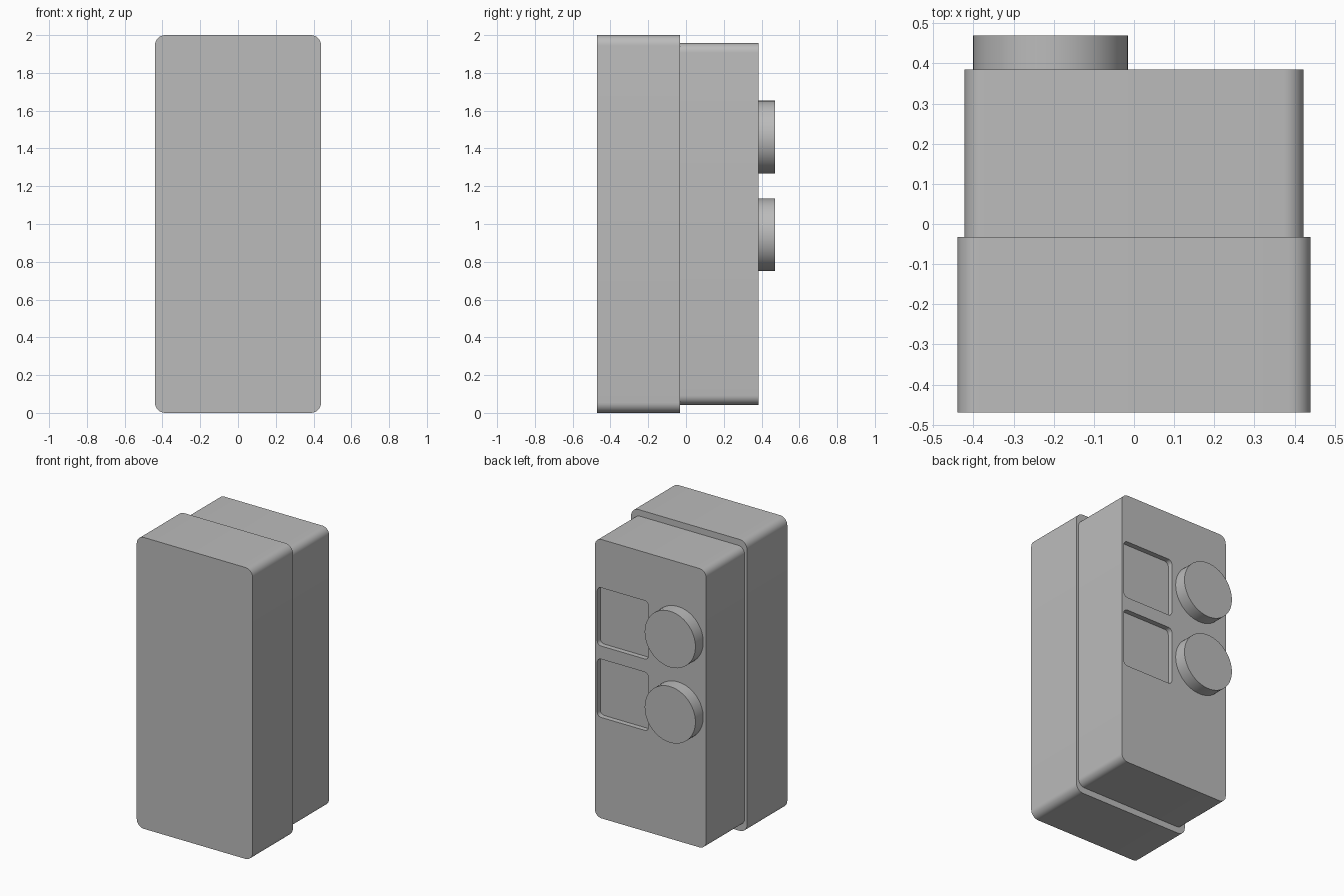
import bpy
import bmesh
from math import cos, sin, pi, radians

cube = bpy.data.objects.get("Cube")
if cube:
    bpy.data.objects.remove(cube, do_unlink=True)

grey = bpy.data.materials.new("plain grey")
grey.use_nodes = True
grey.diffuse_color = (0.5, 0.5, 0.5, 1)
grey.node_tree.nodes["Principled BSDF"].inputs["Base Color"].default_value = (0.5, 0.5, 0.5, 1)


def prism(name, x, z, width, height, radius, y_front, y_back, segments=8):
    """Rounded rectangle in the XZ plane, extruded along Y."""
    bm = bmesh.new()
    verts = []
    for i, (sx, sz) in enumerate([(1, 1), (-1, 1), (-1, -1), (1, -1)]):
        cx = x + sx * (width / 2 - radius)
        cz = z + sz * (height / 2 - radius)
        for k in range(segments + 1):
            a = (i + k / segments) * pi / 2
            verts.append(bm.verts.new((cx + radius * cos(a), y_front, cz + radius * sin(a))))
    bmesh.ops.remove_doubles(bm, verts=verts, dist=1e-5)
    face = bm.faces.new(list(bm.verts))
    extruded = bmesh.ops.extrude_face_region(bm, geom=[face])["geom"]
    moved = [g for g in extruded if isinstance(g, bmesh.types.BMVert)]
    bmesh.ops.translate(bm, verts=moved, vec=(0, y_back - y_front, 0))
    bmesh.ops.recalc_face_normals(bm, faces=bm.faces)
    mesh = bpy.data.meshes.new(name)
    bm.to_mesh(mesh)
    bm.free()
    mesh.materials.append(grey)
    obj = bpy.data.objects.new(name, mesh)
    bpy.context.collection.objects.link(obj)
    return obj


def activate(obj):
    bpy.ops.object.select_all(action='DESELECT')
    obj.select_set(True)
    bpy.context.view_layer.objects.active = obj


# Two stacked housing halves
cover = prism("front_cover", 0, 1.0, 0.88, 2.0, 0.055, -0.47, -0.033)
body = prism("rear_housing", 0, 1.0, 0.844, 1.914, 0.05, -0.033, 0.385)

# Square recesses sunk into the rear face
for z in (1.425, 0.935):
    cutter = prism("recess_cutter", 0.21, z, 0.39, 0.4, 0.03, 0.35, 0.45, 6)
    cutter.hide_render = True
    mod = body.modifiers.new("recess", 'BOOLEAN')
    mod.operation = 'DIFFERENCE'
    mod.solver = 'EXACT'
    mod.object = cutter
    activate(body)
    bpy.ops.object.modifier_apply(modifier=mod.name)
    bpy.data.objects.remove(cutter, do_unlink=True)

# Round knobs on the rear face
knobs = [prism(name, -0.208, z, 0.385, 0.385, 0.1925, 0.385, 0.47, 16)
         for name, z in (("upper_knob", 1.46), ("lower_knob", 0.943))]

for obj in [cover, body] + knobs:
    activate(obj)
    bpy.ops.object.shade_smooth_by_angle(angle=radians(30))
